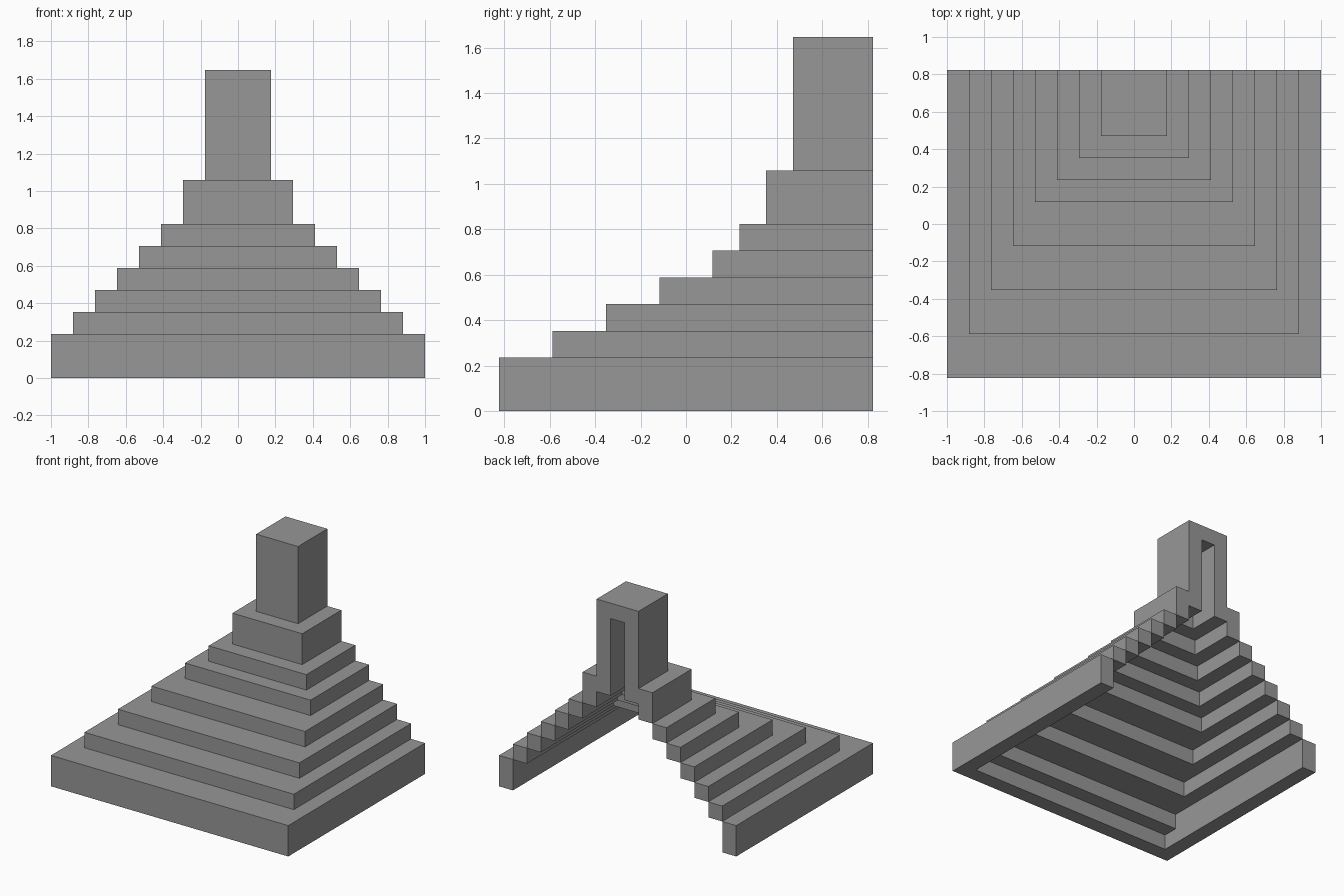
import bpy, bmesh

if "Cube" in bpy.data.objects:
    bpy.data.objects.remove(bpy.data.objects["Cube"])

U = 2 / 17          # one building block; the model is 17 x 14 x 14 blocks
BACK = 7            # open rear plane

stone = bpy.data.materials.new("dark_grey_stone")
stone.diffuse_color = (0.31, 0.31, 0.31, 1)
stone.use_nodes = True
stone.node_tree.nodes["Principled BSDF"].inputs["Base Color"].default_value = stone.diffuse_color


def extrude_outline(name, outline, z0, z1):
    """Solid prism from a plan outline, sizes in blocks."""
    bm = bmesh.new()
    face = bm.faces.new([bm.verts.new((x * U, y * U, z0 * U)) for x, y in outline])
    top = bmesh.ops.extrude_face_region(bm, geom=[face])["geom"]
    bmesh.ops.translate(bm, vec=(0, 0, (z1 - z0) * U),
                        verts=[v for v in top if isinstance(v, bmesh.types.BMVert)])
    bmesh.ops.recalc_face_normals(bm, faces=bm.faces)
    mesh = bpy.data.meshes.new(name)
    bm.to_mesh(mesh)
    bm.free()
    mesh.materials.append(stone)
    obj = bpy.data.objects.new(name, mesh)
    bpy.context.collection.objects.link(obj)
    return obj


def box(name, half, y0, y1, z0, z1):
    return extrude_outline(name, [(-half, y0), (half, y0), (half, y1), (-half, y1)], z0, z1)


def tier(name, half, front, depth, z0, z1):
    """U-shaped step: side walls one block thick, front strip 'depth' blocks."""
    inner, mid = half - 1, front + depth
    return extrude_outline(name, [(-half, front), (half, front), (half, BACK), (inner, BACK),
                                  (inner, mid), (-inner, mid), (-inner, BACK), (-half, BACK)], z0, z1)


def cut(obj, cutter):
    cutter.hide_render = True
    cutter.display_type = 'WIRE'
    mod = obj.modifiers.new("hollow", 'BOOLEAN')
    mod.operation = 'DIFFERENCE'
    mod.solver = 'EXACT'
    mod.object = cutter


# Base: two blocks high, hollowed under its front ledge
base = tier("base_tier", 8.5, -7, 2, 0, 2)
cut(base, box("base_cutter", 7.5, -6, -4, -1, 1))

# Middle steps: half width, front y, front depth, bottom, top
steps = [(7.5, -5, 2, 2, 3), (6.5, -3, 2, 3, 4), (5.5, -1, 2, 4, 5),
         (4.5, 1, 1, 5, 6), (3.5, 2, 1, 6, 7), (2.5, 3, 1, 7, 9)]
for i, s in enumerate(steps, 1):
    tier(f"step_{i}", *s)

# Tower: capped, with a narrow slot open to the rear and below
tower = box("tower", 1.5, 4, BACK, 8, 14)
cut(tower, box("tower_slot_cutter", 0.5, 5, BACK + 1, 7, 13))
